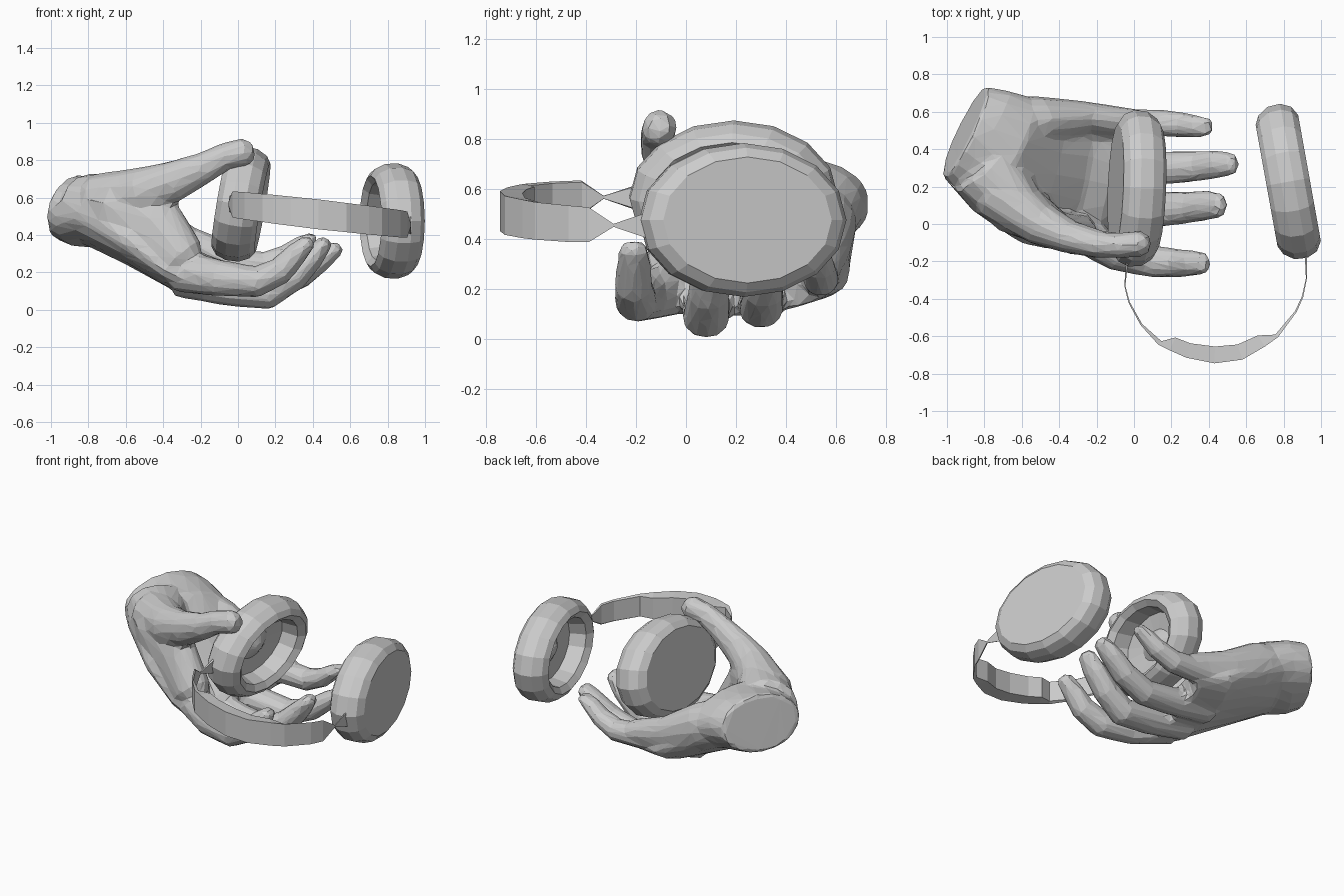
import bpy, bmesh, math
from mathutils import Vector

cube = bpy.data.objects.get("Cube")
if cube:
    bpy.data.objects.remove(cube, do_unlink=True)

grey = bpy.data.materials.new("plain grey")
grey.use_nodes = True
grey.diffuse_color = (0.6, 0.6, 0.6, 1)
grey.node_tree.nodes["Principled BSDF"].inputs["Base Color"].default_value = (0.6, 0.6, 0.6, 1)


def loft(bm, rings):
    """Skin a list of equal rings and cap both ends."""
    rows = [[bm.verts.new(p) for p in ring] for ring in rings]
    n = len(rows[0])
    for a, b in zip(rows, rows[1:]):
        for i in range(n):
            j = (i + 1) % n
            bm.faces.new((a[i], a[j], b[j], b[i]))
    bm.faces.new(rows[0][::-1])
    bm.faces.new(rows[-1])


def finish(name, bm):
    bmesh.ops.recalc_face_normals(bm, faces=bm.faces)
    mesh = bpy.data.meshes.new(name)
    bm.to_mesh(mesh)
    bm.free()
    mesh.materials.append(grey)
    obj = bpy.data.objects.new(name, mesh)
    bpy.context.collection.objects.link(obj)
    return obj


def ellipse(c, u, v, n):
    return [c + u * math.cos(2 * math.pi * i / n) + v * math.sin(2 * math.pi * i / n) for i in range(n)]


def limb(bm, stations, side=(0, 1, 0), tip=True, n=12):
    """Tube through (x, y, z, half width, half height) stations."""
    pts = [Vector(s[:3]) for s in stations]
    rings = []
    for i, s in enumerate(stations):
        t = (pts[min(i + 1, len(pts) - 1)] - pts[max(i - 1, 0)]).normalized()
        w = Vector(side)
        w = (w - t * w.dot(t)).normalized()
        h = t.cross(w)
        rings.append(ellipse(pts[i], w * s[3], h * s[4], n))
    if tip:
        end = pts[-1] + t * s[4] * 0.6
        rings.append(ellipse(end, w * s[3] * 0.55, h * s[4] * 0.55, n))
    loft(bm, rings)


# Hand: wrist and palm, pads, thumb and four fingers fused into one skin
bm = bmesh.new()
limb(bm, [(-.905, .495, .548, .27, .18), (-.82, .455, .525, .3, .19), (-.7, .37, .51, .345, .195),
          (-.5, .28, .36, .4, .15), (-.3, .25, .22, .41, .115), (-.13, .21, .175, .38, .085)],
     side=(0, 1, .13), tip=False, n=20)
# pad on the little finger side, running into that finger
limb(bm, [(-.78, .5, .54, .18, .16), (-.5, .555, .44, .13, .15), (-.25, .57, .33, .085, .11),
          (0, .54, .265, .075, .08)])
# thumb pad and web
limb(bm, [(-.8, .3, .56, .2, .17), (-.62, .08, .55, .155, .19), (-.45, -.02, .47, .1, .17),
          (-.3, -.06, .28, .11, .13)])
# thumb
limb(bm, [(-.74, .18, .58, .16, .15), (-.5, .0, .63, .12, .135), (-.34, -.07, .69, .09, .11),
          (-.18, -.11, .76, .075, .085), (-.07, -.115, .82, .068, .073), (.04, -.105, .845, .072, .077)])
# fingers
limb(bm, [(-.32, -.03, .21, .1, .115), (-.1, -.16, .17, .09, .1), (.1, -.2, .15, .088, .085),
          (.23, -.21, .21, .078, .075), (.31, -.21, .3, .07, .062), (.375, -.21, .36, .06, .045)])
limb(bm, [(-.33, .1, .17, .1, .1), (-.05, .08, .11, .097, .09), (.16, .08, .085, .095, .085),
          (.3, .09, .175, .085, .075), (.4, .1, .28, .08, .062), (.465, .1, .36, .065, .042)])
limb(bm, [(-.33, .31, .19, .1, .1), (-.05, .3, .14, .093, .085), (.17, .3, .12, .09, .08),
          (.34, .31, .185, .083, .07), (.45, .32, .27, .075, .06), (.53, .32, .33, .06, .042)])
limb(bm, [(-.33, .53, .28, .1, .1), (-.05, .54, .25, .078, .08), (.14, .54, .24, .073, .072),
          (.26, .53, .29, .068, .06), (.34, .52, .35, .06, .05), (.4, .52, .385, .05, .035)])
hand = finish("hand", bm)
remesh = hand.modifiers.new("fuse", 'REMESH')
remesh.mode = 'VOXEL'
remesh.voxel_size = 0.016
soften = hand.modifiers.new("soften", 'SMOOTH')
soften.factor = 0.5
soften.iterations = 8
facet = hand.modifiers.new("facet", 'DECIMATE')
facet.ratio = 0.045

# Ear cups: oval shells, flat outside and hollow inside
# profile runs from the outer face round the cushion into the hollow: (depth, radius)
PROFILE = [(.115, .82), (.085, .94), (.03, 1), (-.04, .99), (-.095, .9), (-.118, .79), (-.09, .67),
           (.01, .61), (.03, .3), (-.01, .08)]


def ear_cup(name, centre, along, up, out):
    c, u, v = Vector(centre), Vector(along).normalized(), Vector(up).normalized()
    n = Vector(out).normalized()
    bm = bmesh.new()
    loft(bm, [ellipse(c + n * d, u * .418 * r, v * .308 * r, 16) for d, r in PROFILE])
    return finish(name, bm)


ear_cup("held_ear_cup", (.015, .19, .565), (.04, 1, 0), (.17, 0, 1), (-1, .04, .17))
ear_cup("free_ear_cup", (.825, .226, .475), (-.18, 1, 0), (0, 0, 1), (1, .18, 0))

# Headband: flat strip, padded in the middle and pinched near each cup
# (x, y, half width, thickness)
BAND = [(-.04, -.17, .06, .012), (-.052, -.33, .006, .006), (-.03, -.42, .07, .008),
        (.035, -.54, .073, .01), (.13, -.645, .075, .025), (.19, -.675, .077, .075),
        (.28, -.715, .078, .08), (.43, -.745, .08, .09), (.58, -.725, .078, .085),
        (.7, -.655, .077, .07), (.77, -.605, .075, .02), (.87, -.47, .073, .01),
        (.905, -.39, .07, .008), (.925, -.29, .006, .006), (.925, -.16, .05, .012)]
rings = []
for i, (x, y, w, t) in enumerate(BAND):
    a, b = BAND[max(i - 1, 0)], BAND[min(i + 1, len(BAND) - 1)]
    inward = Vector((a[1] - b[1], b[0] - a[0], 0)).normalized() * t
    mid = Vector((x, y, .56 - .115 * x))
    rise = Vector((0, 0, w))
    rings.append([mid - rise, mid + rise, mid + rise * .9 + inward, mid - rise * .9 + inward])
bm = bmesh.new()
loft(bm, rings)
finish("headband", bm)
